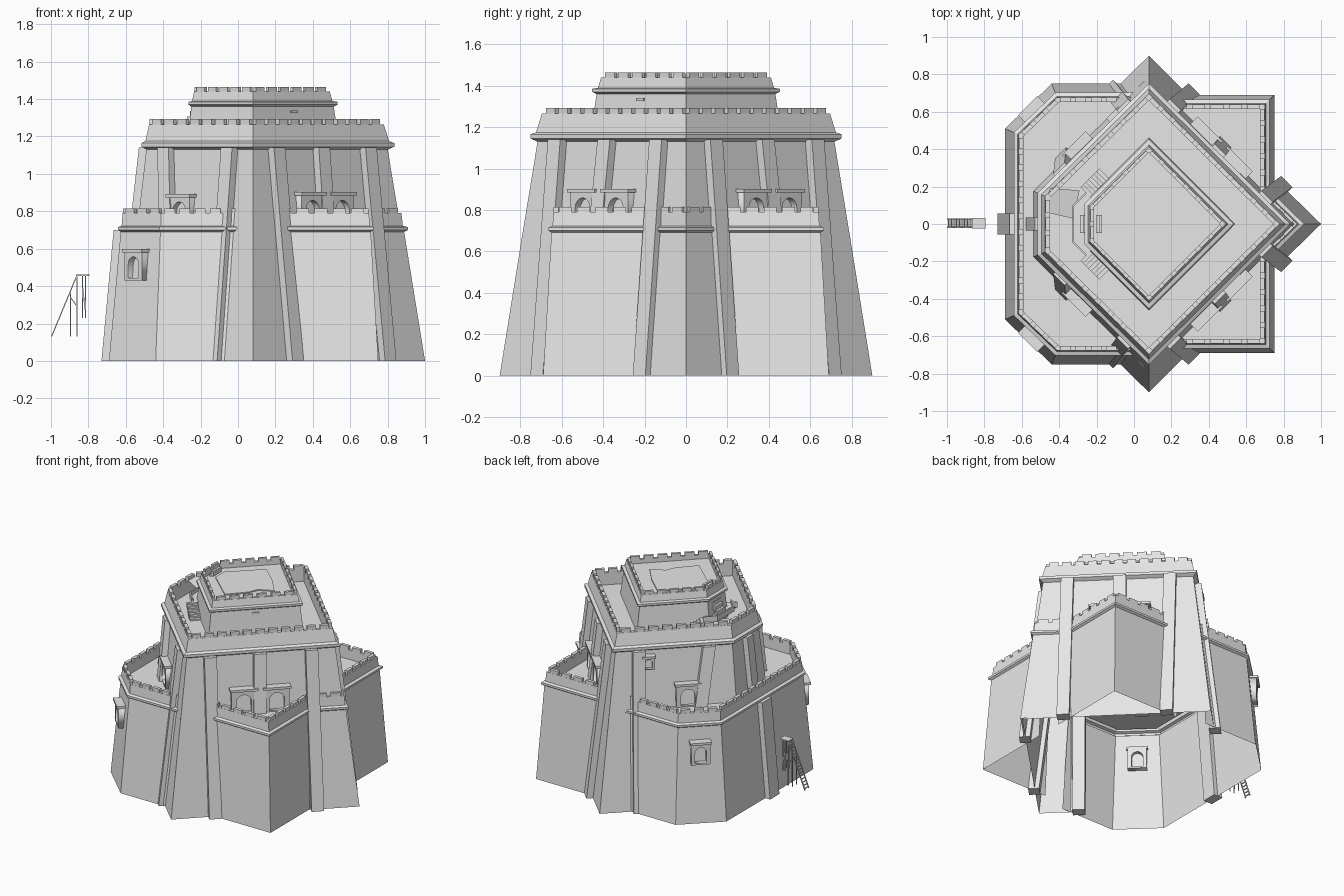
import bpy, bmesh, math
from mathutils import Vector, Matrix

cube = bpy.data.objects.get("Cube")
if cube:
    bpy.data.objects.remove(cube, do_unlink=True)

GREY = (0.8, 0.8, 0.8, 1.0)
stone = bpy.data.materials.new("pale_grey_stone")
stone.use_nodes = True
stone.diffuse_color = GREY
stone.node_tree.nodes["Principled BSDF"].inputs["Base Color"].default_value = GREY
UP = Vector((0, 0, 1))


def add(name, bm):
    mesh = bpy.data.meshes.new(name)
    bm.to_mesh(mesh)
    bm.free()
    mesh.materials.append(stone)
    obj = bpy.data.objects.new(name, mesh)
    bpy.context.collection.objects.link(obj)
    return obj


def inset(path, dist, closed):
    """Move a counterclockwise outline inward with mitred corners."""
    pts = [Vector(p) for p in path]
    n = len(pts)
    out = []
    for i, p in enumerate(pts):
        a = (p - pts[i - 1]).normalized() if closed or i > 0 else None
        b = (pts[(i + 1) % n] - p).normalized() if closed or i < n - 1 else a
        a = a or b
        na, nb = Vector((-a.y, a.x)), Vector((-b.y, b.x))
        out.append(p + (na + nb) * dist / (1 + na.dot(nb)))
    return out


def sweep(name, path, profile, closed=False, cap=True):
    """Carry a wall profile of (inset, height) pairs along an outline."""
    bm = bmesh.new()
    rings = [[bm.verts.new((p.x, p.y, z)) for p in inset(path, d, closed)] for d, z in profile]
    n = len(path)
    for low, high in zip(rings, rings[1:]):
        for i in range(n if closed else n - 1):
            j = (i + 1) % n
            bm.faces.new((low[i], low[j], high[j], high[i]))
    if cap:
        bm.faces.new(rings[-1])
    return add(name, bm)


def put_bar(bm, p0, p1, normal, width, back, front):
    """Four-sided beam between two points, flat against a wall."""
    n = Vector(normal).normalized()
    u = n.cross(UP).normalized() * width / 2
    ends = [[bm.verts.new(Vector(p) + a * u + n * d) for a, d in
             ((-1, -back), (1, -back), (1, front), (-1, front))] for p in (p0, p1)]
    faces = [ends[0][::-1], ends[1]]
    for i in range(4):
        j = (i + 1) % 4
        faces.append([ends[0][i], ends[0][j], ends[1][j], ends[1][i]])
    made = [bm.faces.new(f) for f in faces]
    bmesh.ops.recalc_face_normals(bm, faces=made)


def bar(name, *args):
    bm = bmesh.new()
    put_bar(bm, *args)
    return add(name, bm)


def merlons(name, path, dist, z, height, closed=False, pitch=0.09, depth=0.024):
    pts = inset(path, dist, closed)
    bm = bmesh.new()
    for a, b in zip(pts, pts[1:] + pts[:1] if closed else pts[1:]):
        run = b - a
        count = max(1, round(run.length / pitch))
        normal = (run.y, -run.x, 0)
        for k in range(count):
            c = a + run * (k + 0.5) / count
            put_bar(bm, (c.x, c.y, z - 0.002), (c.x, c.y, z + height), normal,
                    0.7 * run.length / count, depth / 2, depth / 2)
    return add(name, bm)


def arch_frame(name, pos, normal, width, height, reach=0.035):
    """Square stone surround with a round-headed opening and a lintel."""
    h, r = width / 2, width * 0.3
    spring = height * 0.82 - r
    outer = [(-h, 0), (h, 0), (h, height), (-h, height)]
    inner = [(-r, height * 0.08), (r, height * 0.08)]
    inner += [(r * math.cos(a * math.pi / 8), spring + r * math.sin(a * math.pi / 8)) for a in range(9)]
    curve = bpy.data.curves.new(name, "CURVE")
    curve.dimensions, curve.fill_mode, curve.extrude = "2D", "BOTH", reach
    for loop in (outer, inner):
        spline = curve.splines.new("POLY")
        spline.points.add(len(loop) - 1)
        for point, (x, y) in zip(spline.points, loop):
            point.co = (x, y, 0, 1)
        spline.use_cyclic_u = True
    n = Vector(normal).normalized()
    u = UP.cross(n)
    temp = bpy.data.objects.new(name + "_curve", curve)
    mesh = bpy.data.meshes.new_from_object(temp)
    bpy.data.objects.remove(temp)
    mesh.transform(Matrix.Translation(pos) @ Matrix((u, UP, n)).transposed().to_4x4())
    mesh.materials.clear()
    mesh.materials.append(stone)
    bpy.context.collection.objects.link(bpy.data.objects.new(name, mesh))
    top = Vector(pos) + UP * height
    bar(name + "_lintel", top - UP * 0.005, top + UP * 0.012, n, width * 1.12, reach, reach + 0.012)


def block_profile(taper):
    t = taper
    return [(0, 0), (t, 0.69), (t - 0.015, 0.7), (t - 0.015, 0.715), (t + 0.005, 0.722),
            (t + 0.01, 0.79), (t + 0.035, 0.79), (t + 0.035, 0.72)]


# Lower terraces
west = [(0, 0.75), (-0.44, 0.75), (-0.69, 0.51), (-0.69, -0.51), (-0.44, -0.75), (0, -0.75)]
sweep("west_terrace", west, block_profile(0.063))
merlons("west_terrace_merlons", west, 0.086, 0.79, 0.025)
for s, side in ((-1, "front"), (1, "back")):
    east = [(0.2, 0.69 * s), (0.75, 0.69 * s), (0.75, 0.1 * s)][::-s]
    sweep(side + "_east_terrace", east, block_profile(0.04))
    merlons(side + "_east_terrace_merlons", east, 0.063, 0.79, 0.025)
apron = [(0.79, -0.205), (1, 0), (0.79, 0.205)]
sweep("corner_apron", apron, block_profile(0.078))
merlons("corner_apron_merlons", apron, 0.1, 0.79, 0.025)

# Main tower
lower = [(-0.08, -0.743), (0.08, -0.9), (0.985, 0), (0.08, 0.9), (-0.08, 0.743)]
sweep("tower_base", lower, [(0, 0), (0.08, 0.7)], cap=False)
tower = [(-0.62, -0.21), (0.08, -0.9), (0.985, 0), (0.08, 0.9), (-0.62, 0.21)]
sweep("tower", tower, [(0.08, 0.7), (0.13, 1.13), (0.105, 1.145), (0.105, 1.165), (0.125, 1.175),
                       (0.145, 1.265), (0.17, 1.265), (0.17, 1.175)], closed=True)
merlons("tower_merlons", tower, 0.158, 1.265, 0.028, closed=True)

# Upper keep
keep = [(-0.27, -0.11), (0.08, -0.46), (0.54, 0), (0.08, 0.46), (-0.27, 0.11)]
sweep("keep", keep, [(0, 1.175), (0.02, 1.36), (0.005, 1.37), (0.005, 1.385), (0.025, 1.39),
                     (0.035, 1.44), (0.055, 1.44), (0.055, 1.41)], closed=True)
merlons("keep_merlons", keep, 0.046, 1.44, 0.024, closed=True, depth=0.018)
slab = [(0.06, -0.24), (0.17, -0.12), (0.2, -0.05), (0.3, 0), (0.2, 0.12), (0.06, 0.25), (-0.15, 0.05), (-0.15, -0.05)]
sweep("roof_slab", slab, [(0, 1.41), (0, 1.418)], closed=True)

# Buttresses
for s, side in ((1, "back"), (-1, "front")):
    runs = [("corner", 1, (0.29, 0.69, 0), (0.19, 0.606, 1.14)),
            ("outer", 1, (0.785, 0.195, 0), (0.68, 0.116, 1.14)),
            ("middle", 1, (0.46, 0.41, 0.7), (0.43, 0.366, 1.14)),
            ("west_corner", -1, (-0.11, 0.71, 0), (-0.03, 0.606, 1.14)),
            ("west_middle", -1, (-0.36, 0.35, 0.7), (-0.37, 0.266, 1.14))]
    for label, d, (x0, y0, z0), (x1, y1, z1) in runs:
        bar(f"{side}_{label}_buttress", (x0, y0 * s, z0), (x1, y1 * s, z1), (d, s, 0), 0.085, 0.03, 0.045)
    # Doors and windows
    for x, y in ((0.375, 0.475), (0.535, 0.315)):
        arch_frame(side + "_east_door", (x, y * s, 0.715), (1, s, 0), 0.17, 0.175)
    arch_frame(side + "_west_door", (-0.29, 0.4 * s, 0.715), (-1, s, 0), 0.16, 0.165)
    arch_frame(side + "_west_window", (-0.535, 0.6 * s, 0.43), (-1, s, 0), 0.13, 0.155)
arch_frame("back_small_window", (-0.09, 0.57, 1.0), (-1, 1, 0), 0.08, 0.09, 0.025)
bar("keep_slot", (0.3, -0.22, 1.325), (0.3, -0.22, 1.34), (1, -1, 0), 0.05, 0.02, 0.004)
bar("west_buttress", (-0.69, 0, 0), (-0.625, 0, 0.7), (-1, 0, 0), 0.11, 0.03, 0.04)
bar("west_upper_buttress", (-0.54, 0, 0.7), (-0.49, 0, 1.14), (-1, 0, 0), 0.07, 0.03, 0.04)


# Keep stairs and landing
def stairs(name, start, end, z0, z1, width, count=7):
    a, b = Vector(start), Vector(end)
    run = (b - a).to_3d()
    half = run.length / count / 2
    bm = bmesh.new()
    for k in range(count):
        c = a + (b - a) * (k + 0.5) / count
        z = z0 + (z1 - z0) * (k + 1) / count
        put_bar(bm, (c.x, c.y, z - 0.035), (c.x, c.y, z), run, width, half, half)
    add(name, bm)


stairs("keep_stairs", (-0.29, 0), (-0.17, 0), 1.25, 1.45, 0.095)
landing = [(-0.26, 0.17), (-0.33, 0.1), (-0.33, -0.1), (-0.26, -0.17), (-0.21, -0.12), (-0.21, 0.12)]
sweep("landing", landing, [(0, 1.235), (0, 1.25)], closed=True)
sweep("landing_rail", landing[:4], [(0, 1.25), (0, 1.275), (0.01, 1.275), (0.01, 1.25)], cap=False)
for s, side in ((1, "back"), (-1, "front")):
    stairs(side + "_landing_stairs", (-0.16, 0.27 * s), (-0.26, 0.17 * s), 1.175, 1.25, 0.075)
bm = bmesh.new()
bm.faces.new([bm.verts.new(p) for p in ((-0.45, 0.19, 1.27), (-0.46, 0.06, 1.27), (-0.33, 0.03, 1.23), (-0.29, 0.18, 1.23))])
add("awning", bm)

# Ladder and scaffold
bm = bmesh.new()
WEST, T = (-1, 0, 0), 0.003
for y in (-0.018, 0.027):
    put_bar(bm, (-0.997, y, 0.13), (-0.86, y, 0.46), WEST, 0.007, T, T)
    for x, z0, z1 in ((-0.895, 0.13, 0.37), (-0.86, 0.13, 0.46), (-0.832, 0.23, 0.46), (-0.815, 0.23, 0.46)):
        put_bar(bm, (x, y, z0), (x, y, z1), WEST, 0.005, T, T)
    put_bar(bm, (-0.895, y, 0.34), (-0.86, y, 0.29), WEST, 0.005, T, T)
    put_bar(bm, (-0.832, y, 0.4), (-0.815, y, 0.26), WEST, 0.005, T, T)
for k in range(16):
    f = (k + 0.5) / 16
    x, z = -0.997 + 0.137 * f, 0.13 + 0.33 * f
    put_bar(bm, (x, 0.0045, z - T), (x, 0.0045, z + T), WEST, 0.045, T, T)
put_bar(bm, (-0.83, 0.0045, 0.455), (-0.83, 0.0045, 0.463), WEST, 0.055, 0.035, 0.035)
add("ladder_and_scaffold", bm)
